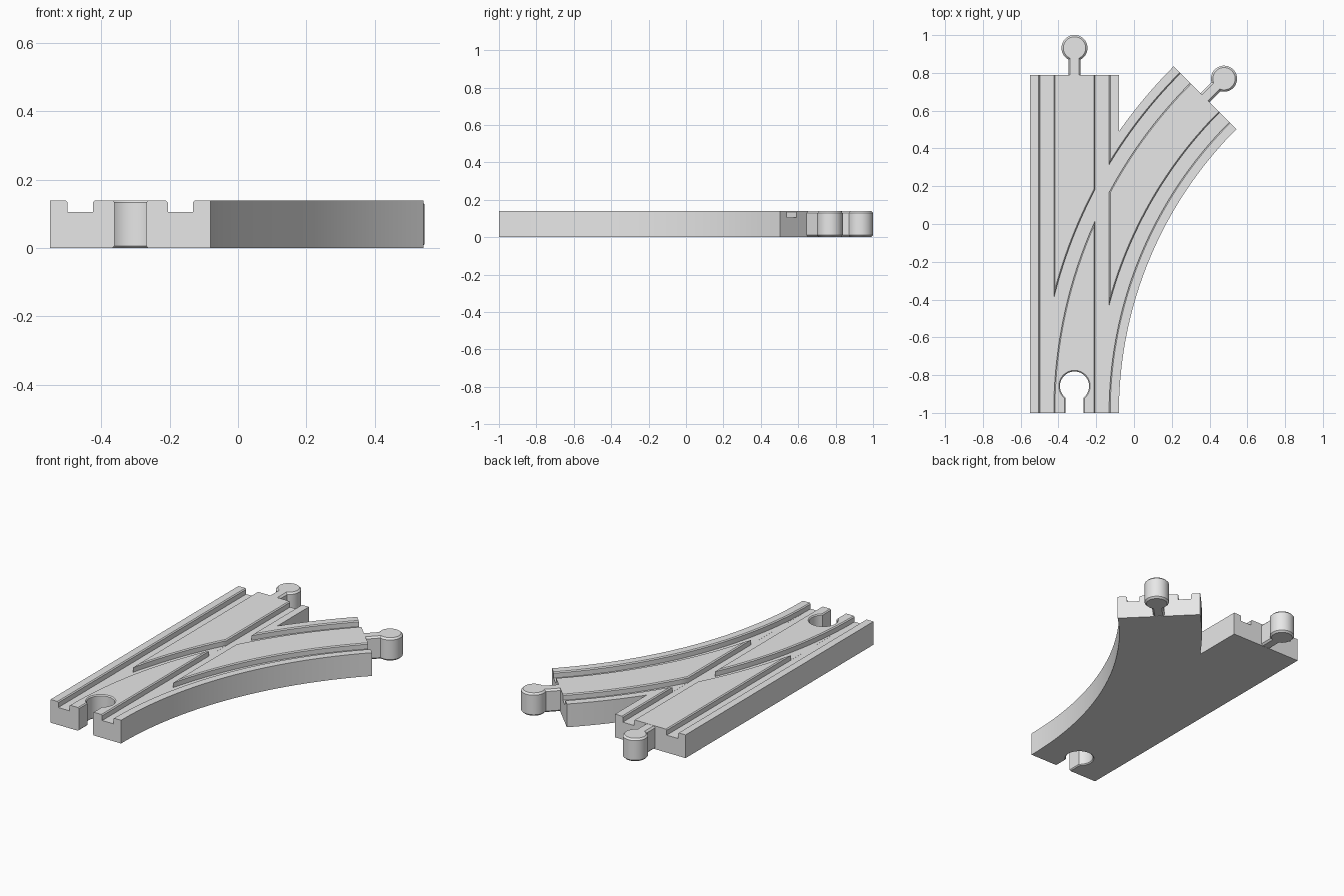
import bpy, bmesh, math
from mathutils import Matrix, Vector

cube = bpy.data.objects.get("Cube")
if cube:
    bpy.data.objects.remove(cube, do_unlink=True)

HEIGHT, HALF, FRONT, BACK = 0.14, 0.235, -1.0, 0.79
AXIS = -0.315                      # centre line of the straight track
RADIUS = 2.36                      # centre line of the branch
PIVOT = Vector((AXIS + RADIUS, FRONT))
TURN = math.radians(45)

grey = bpy.data.materials.new("plain_grey")
grey.use_nodes = True
grey.diffuse_color = (0.8, 0.8, 0.8, 1)
grey.node_tree.nodes["Principled BSDF"].inputs["Base Color"].default_value = (0.8, 0.8, 0.8, 1)


def loft(name, rings):
    """Skin equal closed rings of points and cap both ends."""
    bm = bmesh.new()
    loops = [[bm.verts.new(p) for p in ring] for ring in rings]
    n = len(loops[0])
    for a, b in zip(loops, loops[1:]):
        for i in range(n):
            j = (i + 1) % n
            bm.faces.new((a[i], a[j], b[j], b[i]))
    bm.faces.new(loops[0])
    bm.faces.new(loops[-1])
    bmesh.ops.recalc_face_normals(bm, faces=bm.faces)
    mesh = bpy.data.meshes.new(name)
    bm.to_mesh(mesh)
    bm.free()
    mesh.materials.append(grey)
    obj = bpy.data.objects.new(name, mesh)
    bpy.context.collection.objects.link(obj)
    return obj


def arc(radius, start, end, steps=40):
    """Points along the branch, measured by turning angle."""
    angles = [start + (end - start) * i / steps for i in range(steps + 1)]
    return [PIVOT + radius * Vector((-math.cos(a), math.sin(a))) for a in angles]


def keyhole(radius, neck, start, grow):
    """Round head on a straight neck, pointing along +y."""
    r, w, centre = radius + grow, neck + grow, 0.142
    gap = math.asin(w / r)
    pts = [(-w, start), (w, start)]
    for i in range(49):
        a = gap + (2 * math.pi - 2 * gap) * i / 48
        pts.append((r * math.sin(a), centre - r * math.cos(a)))
    return pts


def connector(name, radius, neck, start, levels, place):
    rings = [[place @ Vector((x, y, z)) for x, y in keyhole(radius, neck, start, grow)]
             for z, grow in levels]
    return loft(name, rings)


def groove(name, path, half, floor):
    """Channel cutter with chamfered lips, swept along a level path."""
    profile = [(-half, floor), (-half, 0.134), (-half - 0.016, 0.15),
               (half + 0.016, 0.15), (half, 0.134), (half, floor)]
    rings = []
    for i, p in enumerate(path):
        d = (path[min(i + 1, len(path) - 1)] - path[max(i - 1, 0)]).normalized()
        side = Vector((d.y, -d.x))
        rings.append([(*(p + side * s), z) for s, z in profile])
    return loft(name, rings)


# Body: one outline joining the straight track and the branch
outer = RADIUS + HALF
join = math.acos((PIVOT.x - AXIS - HALF) / outer)
outline = [Vector((AXIS - HALF, FRONT)), Vector((AXIS - HALF, BACK)),
           Vector((AXIS + HALF, BACK))]
outline += arc(outer, join, TURN, 12) + arc(RADIUS - HALF, TURN, 0)
body = loft("track_body", [[(*p, z) for p in outline] for z in (0, HEIGHT)])

# Cutters: wheel grooves and the front socket
cutters = []
forward = Vector((0, 1))
leaving = Vector((math.sin(TURN), math.cos(TURN)))
for k, side in enumerate((-0.1465, 0.1465)):
    x = AXIS + side
    straight = [Vector((x, FRONT - 0.05)), Vector((x, BACK + 0.05))]
    cutters.append(groove("straight_groove_cutter", straight, 0.037, 0.105))
    bend = arc(RADIUS - side, 0, TURN)
    bend = [bend[0] - forward * 0.06] + bend + [bend[-1] + leaving * 0.06]
    cutters.append(groove("branch_groove_cutter", bend, 0.0365, 0.1053))
socket_levels = [(-0.01, 0.016), (0.006, 0), (HEIGHT - 0.006, 0), (HEIGHT + 0.01, 0.016)]
cutters.append(connector("socket_cutter", 0.077, 0.047, -0.05, socket_levels,
                         Matrix.Translation((AXIS, FRONT, 0))))

bpy.context.view_layer.objects.active = body
for cutter in cutters:
    cutter.hide_render = True
    mod = body.modifiers.new("cut", 'BOOLEAN')
    mod.operation = 'DIFFERENCE'
    mod.solver = 'EXACT'
    mod.object = cutter
    bpy.ops.object.modifier_apply(modifier=mod.name)
    bpy.data.objects.remove(cutter, do_unlink=True)

# Pegs at the two far ends
peg_levels = [(0.001, -0.01), (0.011, 0), (HEIGHT - 0.011, 0), (HEIGHT - 0.001, -0.01)]
end = arc(RADIUS, 0, TURN)[-1]
places = {
    "straight_peg": Matrix.Translation((AXIS, BACK, 0)),
    "branch_peg": Matrix.Translation((*end, 0)) @ Matrix.Rotation(-TURN, 4, 'Z'),
}
parts = [body]
for name, place in places.items():
    parts.append(connector(name, 0.069, 0.033, -0.01, peg_levels, place))

# Smooth the curves and keep the corners sharp
bpy.ops.object.select_all(action='DESELECT')
for part in parts:
    part.select_set(True)
bpy.context.view_layer.objects.active = body
bpy.ops.object.shade_smooth_by_angle(angle=math.radians(30))
